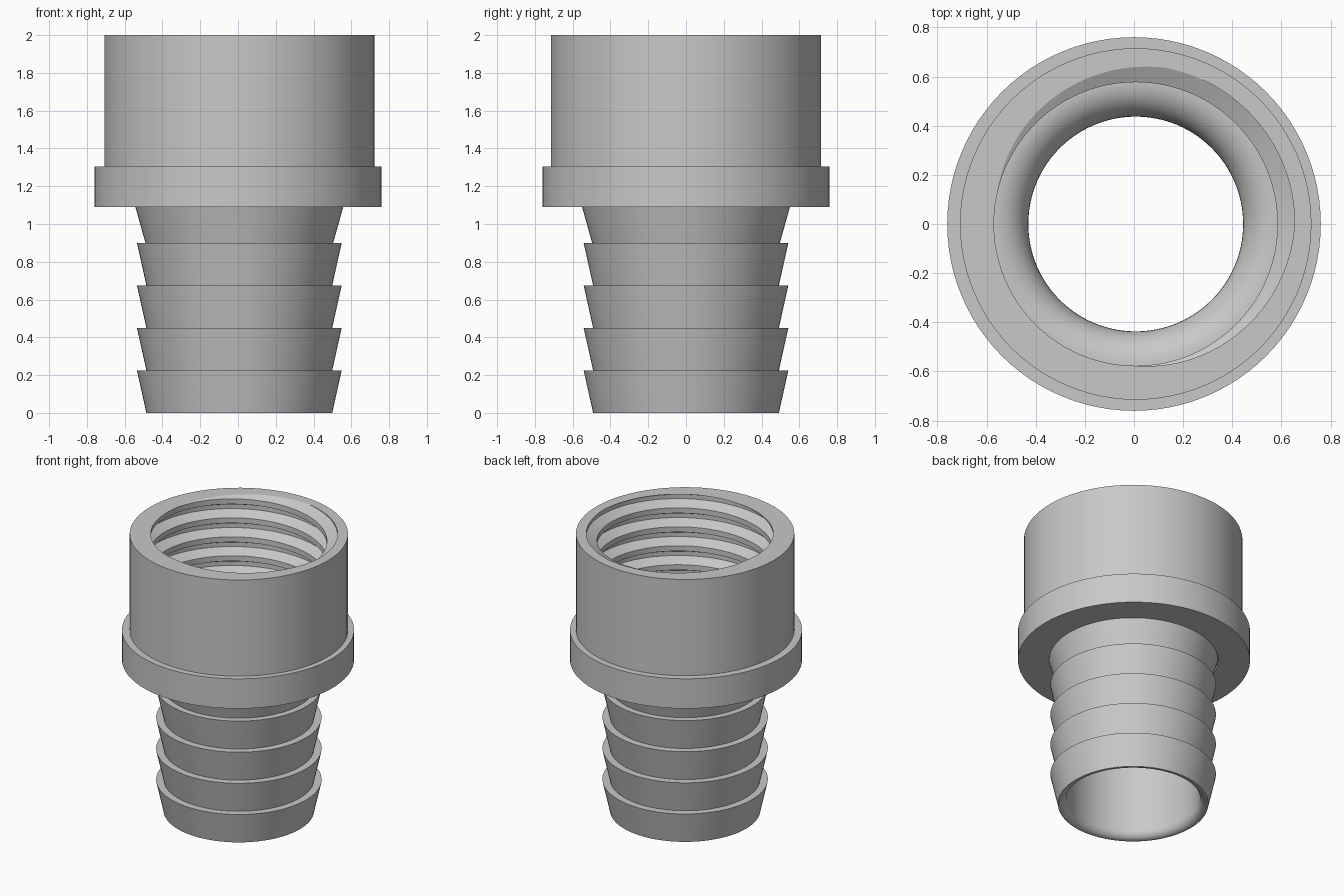
import bpy, bmesh
from math import cos, sin, pi, radians

SEG = 96
AXIS_X = 0.007          # main axis sits slightly off the collar centre
PITCH = 0.137
CREST, ROOT, BORE = 0.577, 0.647, 0.437
TOP, FLOOR = 2.0, 1.25

cube = bpy.data.objects.get("Cube")
if cube:
    bpy.data.objects.remove(cube, do_unlink=True)

grey = bpy.data.materials.new("plain grey")
grey.use_nodes = True
colour = (0.58, 0.58, 0.58, 1)
grey.diffuse_color = colour
grey.node_tree.nodes["Principled BSDF"].inputs["Base Color"].default_value = colour


def lathe(bm, profile, closed=False):
    """Revolve (radius, z) points around z, outside of the path to its right."""
    rings = [[bm.verts.new((r * cos(2 * pi * i / SEG), r * sin(2 * pi * i / SEG), z))
              for i in range(SEG)] for r, z in profile]
    pairs = list(zip(rings, rings[1:]))
    if closed:
        pairs.append((rings[-1], rings[0]))
    for a, b in pairs:
        for i in range(SEG):
            j = (i + 1) % SEG
            bm.faces.new((a[i], a[j], b[j], b[i]))


def finish(bm, name, x=0.0):
    mesh = bpy.data.meshes.new(name)
    bm.to_mesh(mesh)
    bm.free()
    mesh.materials.append(grey)
    obj = bpy.data.objects.new(name, mesh)
    bpy.context.collection.objects.link(obj)
    obj.location.x = x
    bpy.ops.object.select_all(action='DESELECT')
    obj.select_set(True)
    bpy.context.view_layer.objects.active = obj
    bpy.ops.object.shade_smooth_by_angle(angle=radians(25))


def arc(cx, cz, rx, rz, start, end, steps=10):
    return [(cx + rx * cos(radians(start + (end - start) * k / steps)),
             cz + rz * sin(radians(start + (end - start) * k / steps)))
            for k in range(steps + 1)]


# Hose barb: rounded floor, bore and mouth inside, four barbs and a flare outside
barb = [(0.66, FLOOR)]
barb += arc(CREST, FLOOR - 0.14, 0.14, 0.14, 90, 180)
barb += arc(0.487, 0.055, 0.05, 0.055, 180, 270)
for k in range(4):
    barb += [(0.492, 0.225 * k), (0.542, 0.225 * (k + 1))]
barb += [(0.497, 0.9), (0.553, 1.1)]
bm = bmesh.new()
lathe(bm, barb)
bmesh.ops.remove_doubles(bm, verts=bm.verts, dist=0.0005)
finish(bm, "hose_barb", AXIS_X)

# Collar ring
bm = bmesh.new()
lathe(bm, [(0.55, 1.09), (0.76, 1.09), (0.76, 1.305), (0.70, 1.305)])
finish(bm, "collar")

# Threaded socket: helical groove trimmed level at both ends
bm = bmesh.new()
section = [(CREST, -0.36), (ROOT, -0.11), (ROOT, 0.11), (CREST, 0.36), (CREST, 0.64)]
rows = []
for i in range(SEG * 9 + 1):
    a = 2 * pi * i / SEG
    z = TOP + PITCH * (i / SEG - 40 / 360 - 7)
    rows.append([bm.verts.new((r * cos(a), r * sin(a), z + PITCH * t)) for r, t in section])
for a, b in zip(rows, rows[1:]):
    for k in range(len(section) - 1):
        bm.faces.new((a[k], a[k + 1], b[k + 1], b[k]))
bmesh.ops.remove_doubles(bm, verts=bm.verts, dist=0.0005)
for height, up in ((TOP, True), (FLOOR - 0.02, False)):
    bmesh.ops.bisect_plane(bm, geom=bm.verts[:] + bm.edges[:] + bm.faces[:], dist=1e-5,
                           plane_co=(0, 0, height), plane_no=(0, 0, 1),
                           clear_outer=up, clear_inner=not up)
lathe(bm, [(0.715, 1.2), (0.715, TOP)])

# Flat rim between the trimmed thread and the outer wall
rim = [e for e in bm.edges if e.is_boundary and all(abs(v.co.z - TOP) < 1e-4 for v in e.verts)]
bmesh.ops.triangle_fill(bm, edges=rim, use_beauty=True, normal=(0, 0, 1))
bmesh.ops.recalc_face_normals(bm, faces=bm.faces)
if max(bm.faces, key=lambda f: f.calc_center_median().z).normal.z < 0:
    bmesh.ops.reverse_faces(bm, faces=bm.faces)
finish(bm, "threaded_socket", AXIS_X)
